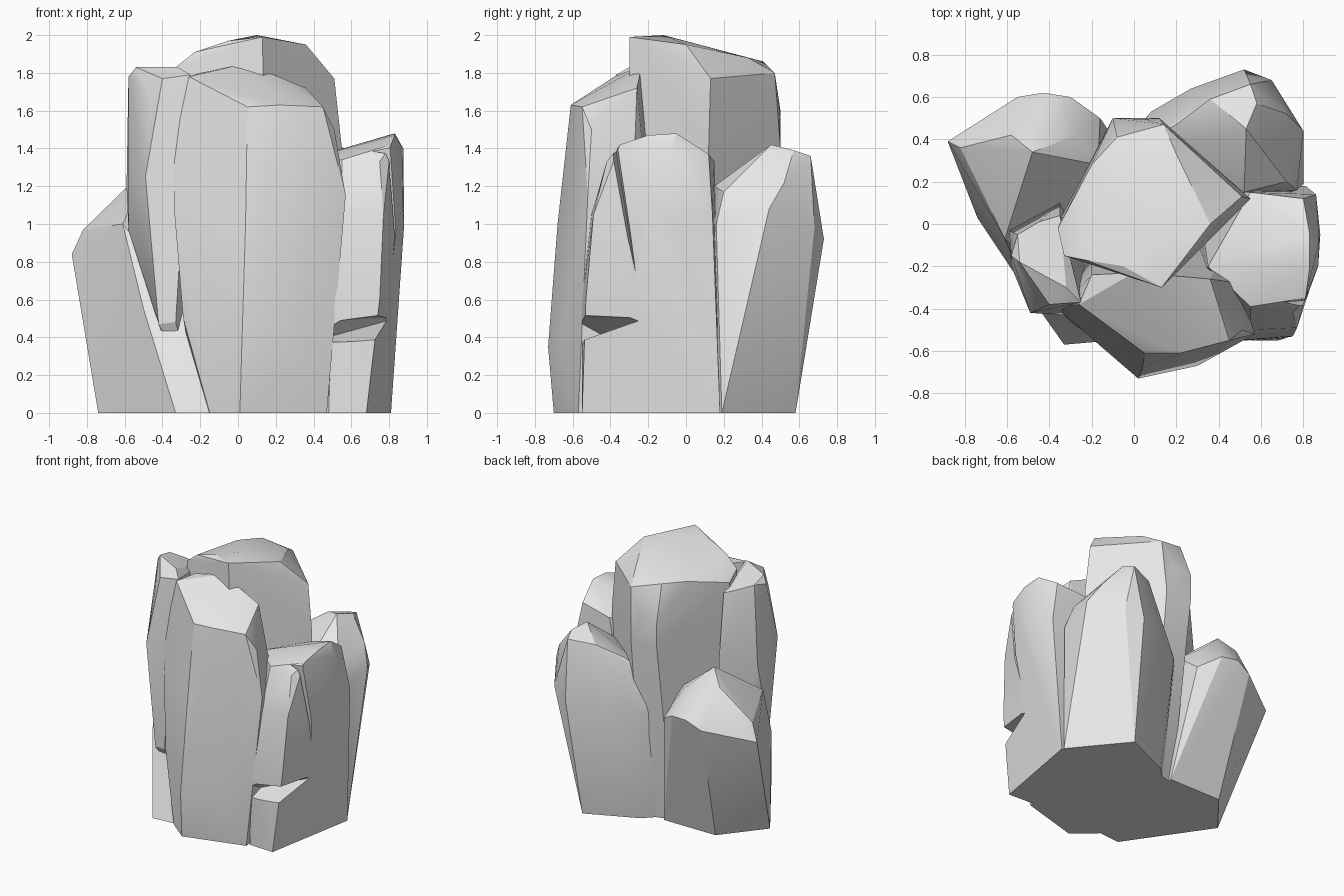
import bpy, bmesh, math

cube = bpy.data.objects.get("Cube")
if cube:
    bpy.data.objects.remove(cube, do_unlink=True)

GREY = (0.8, 0.8, 0.8, 1.0)
stone = bpy.data.materials.new("grey_stone")
stone.use_nodes = True
stone.diffuse_color = GREY
stone.node_tree.nodes["Principled BSDF"].inputs["Base Color"].default_value = GREY


def hull(name, points):
    """Convex chunk of stone spanned by its corner points."""
    bm = bmesh.new()
    for p in points:
        bm.verts.new(p)
    res = bmesh.ops.convex_hull(bm, input=bm.verts)
    loose = {v for v in res["geom_interior"] if isinstance(v, bmesh.types.BMVert)}
    bmesh.ops.delete(bm, geom=list(loose), context='VERTS')
    bmesh.ops.dissolve_limit(bm, angle_limit=math.radians(3),
                             verts=bm.verts, edges=bm.edges)
    bmesh.ops.recalc_face_normals(bm, faces=bm.faces)
    mesh = bpy.data.meshes.new(name)
    bm.to_mesh(mesh)
    bm.free()
    obj = bpy.data.objects.new(name, mesh)
    bpy.context.collection.objects.link(obj)
    mesh.materials.append(stone)
    return obj


def rock(name, base, corners, cuts=()):
    """Column on a flat footprint, with optional wedges cut out of it."""
    obj = hull(name, [(x, y, 0) for x, y in base] + corners)
    bpy.ops.object.select_all(action='DESELECT')
    obj.select_set(True)
    bpy.context.view_layer.objects.active = obj
    for i, pts in enumerate(cuts):
        cutter = hull(f"{name}_cutter_{i}", pts)
        cutter.hide_render = True
        mod = obj.modifiers.new("cut", 'BOOLEAN')
        mod.operation = 'DIFFERENCE'
        mod.solver = 'EXACT'
        mod.object = cutter
        bpy.ops.object.modifier_apply(modifier=mod.name)
        bpy.data.objects.remove(cutter, do_unlink=True)
    bpy.ops.object.shade_smooth_by_angle(angle=math.radians(25))
    return obj


# Tall centre column with a sloping crown
rock("centre_column",
     [(-0.3, 0), (-0.25, -0.15), (0.15, -0.28), (0.5, 0.12), (0.12, 0.36), (-0.1, 0.3)],
     [(-0.36, 0, 1.4), (-0.33, -0.15, 1.4), (0.15, -0.30, 1.4),
      (0.55, 0.12, 1.4), (0.12, 0.50, 1.4), (-0.1, 0.50, 1.4),
      (-0.1, 0.50, 1.6), (0.05, 0.495, 1.62),
      (-0.36, -0.02, 1.78), (-0.33, -0.15, 1.83), (-0.23, -0.17, 1.91),
      (-0.05, -0.2, 1.97), (0.13, -0.30, 1.99), (0.1, -0.12, 2.0),
      (0.36, 0.0, 1.95), (0.51, 0.13, 1.77), (0.2, 0.33, 1.88),
      (-0.08, 0.41, 1.86), (-0.2, 0.28, 1.86), (0.14, 0.47, 1.8)])

# Broad front column, top sloping down to the front
rock("front_column",
     [(-0.15, -0.57), (0.01, -0.70), (0.47, -0.57), (0.45, -0.1), (-0.2, -0.1)],
     [(0.02, -0.73, 0.35), (0.3, -0.67, 0.35), (-0.29, -0.47, 0.5),
      (-0.34, -0.42, 1.1), (0.04, -0.68, 1.0), (0.57, -0.52, 1.15),
      (0.5, -0.28, 1.15), (-0.34, -0.39, 1.4), (0.05, -0.61, 1.62),
      (0.22, -0.61, 1.63), (0.45, -0.55, 1.62), (0.51, -0.5, 1.5),
      (-0.26, -0.38, 1.78), (-0.2, -0.24, 1.8), (0, -0.23, 1.84),
      (0.14, -0.24, 1.81), (0.36, -0.26, 1.72)])

# Slim column wedged in on the -x side, tapering down
rock("slim_side_column", [(-0.25, -0.1), (-0.2, -0.2)],
     [(-0.42, -0.41, 0.47), (-0.33, -0.43, 0.48), (-0.58, -0.1, 0.97),
      (-0.59, -0.03, 1.2), (-0.58, -0.2, 1.2), (-0.49, -0.42, 1.25),
      (-0.33, -0.40, 1.3), (-0.35, 0.1, 1.2), (-0.58, -0.15, 1.78),
      (-0.55, -0.05, 1.8), (-0.54, -0.18, 1.83), (-0.46, -0.35, 1.66),
      (-0.40, -0.38, 1.77), (-0.25, -0.37, 1.79), (-0.32, -0.3, 1.83),
      (-0.35, 0.04, 1.72), (-0.45, 0.01, 1.76)])

# Column on the +x side with a split top corner and a chipped notch
crack = [(0.83, -0.25, 0.64), (0.95, -0.25, 0.64), (0.93, -0.43, 1.4),
         (0.93, -0.35, 1.41), (0.70, -0.38, 1.45)]
notch = [(0.4, -0.50, 0.38), (0.87, -0.2, 0.51), (0.4, -0.7, 0.48),
         (0.95, -0.6, 0.55), (0.4, -0.7, 0.34), (0.95, -0.6, 0.38)]
rock("side_column",
     [(0.48, -0.54), (0.68, -0.55), (0.81, 0.18), (0.3, 0.15), (0.3, -0.3)],
     [(0.5, -0.55, 0.6), (0.75, -0.53, 0.6), (0.55, -0.50, 1.05),
      (0.77, -0.49, 1.05), (0.87, -0.2, 1.1), (0.88, -0.05, 1.0),
      (0.86, 0.14, 1.05), (0.55, -0.39, 1.34), (0.75, -0.42, 1.33),
      (0.81, -0.35, 1.42), (0.83, -0.2, 1.47), (0.83, -0.05, 1.48),
      (0.875, -0.08, 1.40), (0.8, 0.12, 1.37), (0.55, 0.15, 1.33),
      (0.35, -0.2, 1.34)],
     [crack, notch])

# Bulging column at the back on the +x side
rock("back_column",
     [(0.0, 0.31), (0.1, 0.41), (0.48, 0.58), (0.8, 0.19), (0.3, 0.0)],
     [(-0.08, 0.34, 0.85), (-0.08, 0.31, 1.02), (0.08, 0.53, 0.85),
      (0.27, 0.64, 0.9), (0.52, 0.73, 0.92), (0.65, 0.68, 0.98),
      (0.80, 0.44, 1.08), (0.77, 0.16, 1.0), (0.72, 0.2, 1.17),
      (0.55, 0.66, 1.36), (0.58, 0.57, 1.39), (0.53, 0.45, 1.42),
      (0.36, 0.59, 1.34), (0.52, 0.15, 1.2), (0.2, 0.47, 1.24),
      (0.72, 0.52, 1.22)])

# Low leaning boulder on the -x side
rock("leaning_boulder",
     [(-0.49, 0.34), (-0.74, 0.03), (-0.33, -0.57), (-0.1, -0.55), (-0.05, 0.34)],
     [(-0.88, 0.39, 0.84), (-0.82, 0.36, 0.97), (-0.55, 0.6, 0.92),
      (-0.43, 0.62, 0.98), (-0.3, 0.6, 0.97), (-0.16, 0.5, 0.88),
      (-0.58, 0.42, 1.2), (-0.48, 0.34, 1.30), (-0.17, 0.28, 1.05),
      (-0.27, 0.42, 1.1), (-0.61, -0.07, 1.0), (-0.5, -0.33, 0.55),
      (-0.3, -0.35, 0.6)])
